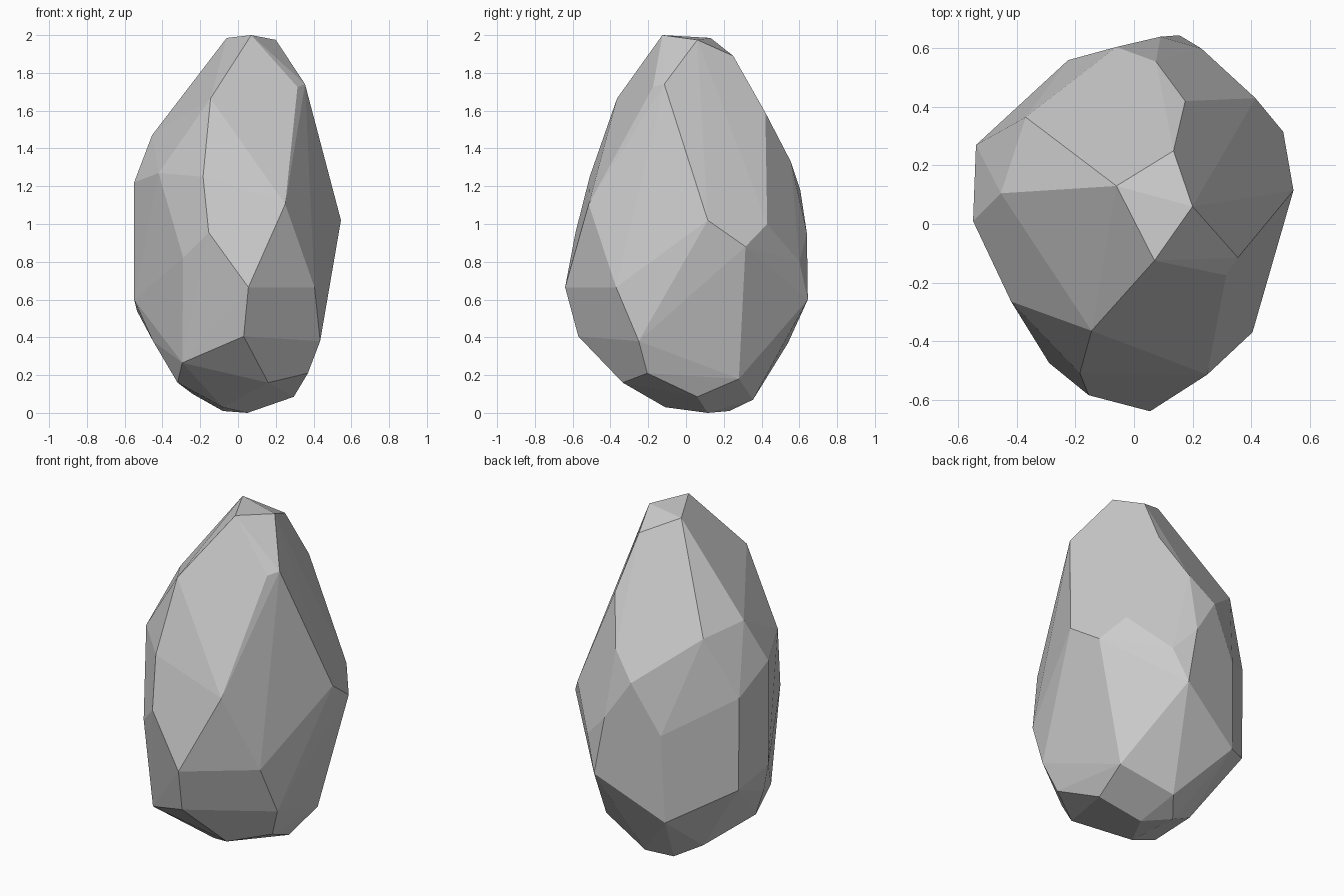
import bpy, bmesh

# Corner points of the faceted stone, grouped in bands from crown to base
crown = [(.07, -.125, 2), (-.06, .13, 1.985), (.2, .06, 1.975), (.135, .25, 1.89),
         (.355, -.115, 1.74), (.315, -.175, 1.725), (-.145, -.365, 1.665), (.175, .42, 1.59)]
shoulder = [(-.455, .105, 1.47), (-.37, .365, 1.435), (.075, .555, 1.33), (-.42, -.265, 1.27),
            (-.185, -.51, 1.25), (-.55, .01, 1.22), (-.06, .605, 1.18), (.25, -.515, 1.105)]
waist = [(-.54, .27, 1.09), (.545, .115, 1.02), (.415, .43, 1.0), (-.155, -.585, .955),
         (.09, .64, .95), (-.225, .56, .89), (.51, .315, .88), (-.29, -.475, .82),
         (.23, .6, .8), (.055, -.64, .665), (.405, -.37, .665)]
foot = [(.155, .645, .6), (-.55, .01, .6), (-.535, .27, .54), (.03, -.57, .405),
        (.435, -.25, .38), (-.45, -.09, .38), (-.24, .54, .37), (-.295, -.38, .265)]
base = [(.37, -.205, .21), (.33, .28, .18), (.16, -.335, .16), (-.32, -.2, .16),
        (-.24, .18, .1), (.295, .06, .085), (.02, .355, .07), (-.08, -.11, .03),
        (-.08, .23, .01), (.05, .115, 0)]

# Wrap a convex hull round the corners
bm = bmesh.new()
for p in crown + shoulder + waist + foot + base:
    bm.verts.new(p)
hull = bmesh.ops.convex_hull(bm, input=bm.verts[:])
loose = [v for v in bm.verts if not v.link_faces]
bmesh.ops.delete(bm, geom=loose, context='VERTS')

# Merge nearly coplanar triangles into broad flat facets
bmesh.ops.dissolve_limit(bm, angle_limit=0.03, verts=bm.verts[:], edges=bm.edges[:])
bmesh.ops.recalc_face_normals(bm, faces=bm.faces[:])

mesh = bpy.data.meshes.new("stone")
bm.to_mesh(mesh)
bm.free()
bpy.context.collection.objects.link(bpy.data.objects.new("stone", mesh))
